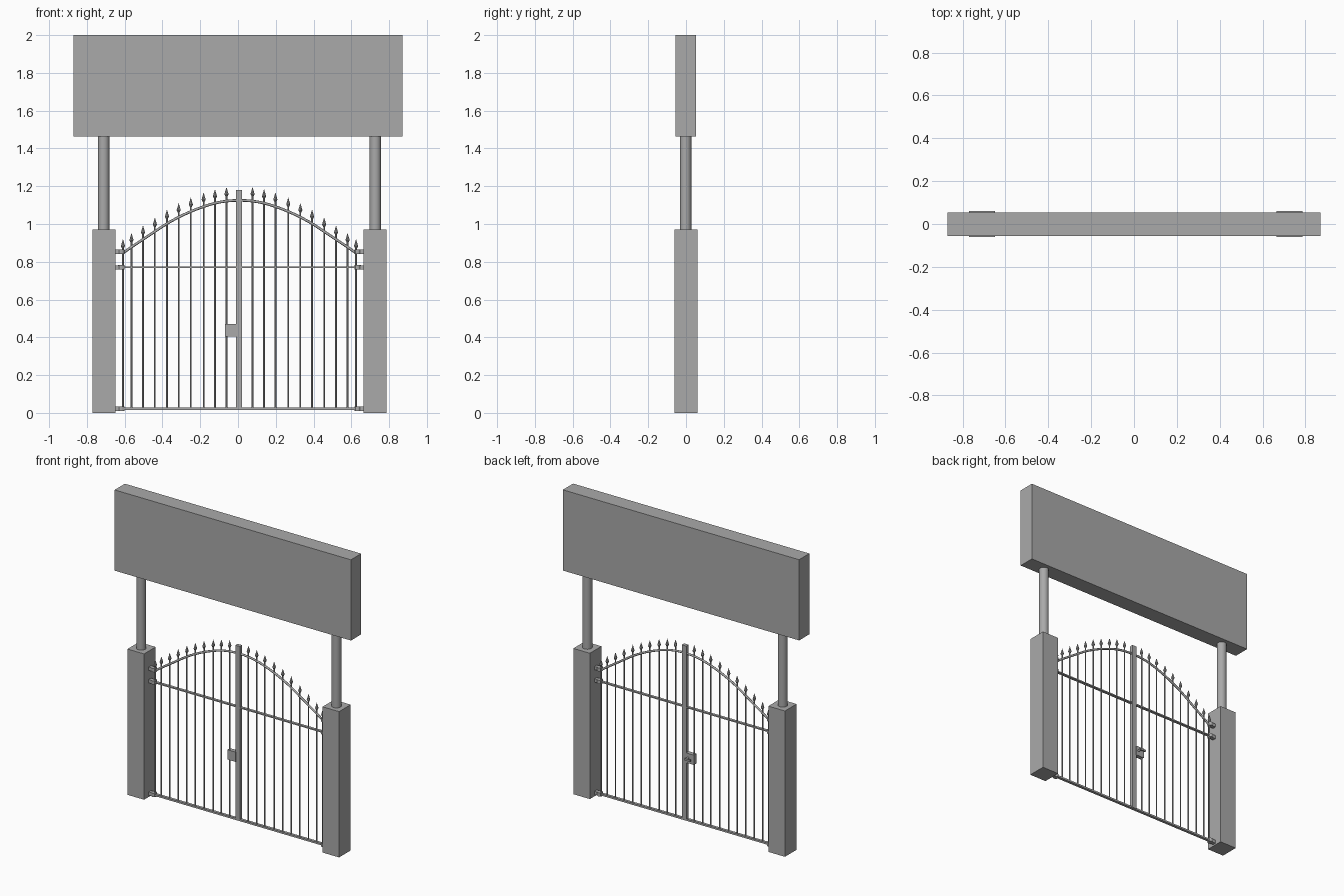
import bpy, math

cube = bpy.data.objects.get("Cube")
if cube:
    bpy.data.objects.remove(cube, do_unlink=True)

grey = bpy.data.materials.new("plain grey")
grey.use_nodes = True
grey.diffuse_color = (0.4, 0.4, 0.4, 1)
grey.node_tree.nodes["Principled BSDF"].inputs["Base Color"].default_value = (0.4, 0.4, 0.4, 1)


def finish(name):
    ob = bpy.context.object
    ob.name = name
    ob.data.materials.append(grey)
    return ob


def box(name, x, y, z):
    """Box from (min, max) pairs on each axis."""
    spans = (x, y, z)
    bpy.ops.mesh.primitive_cube_add(size=1, location=[(a + b) / 2 for a, b in spans])
    bpy.context.object.scale = [b - a for a, b in spans]
    bpy.ops.object.transform_apply(location=False, rotation=False, scale=True)
    return finish(name)


def rod(name, x, y, z0, z1, r, sides=8, r_top=None):
    """Upright cylinder or cone."""
    bpy.ops.mesh.primitive_cone_add(vertices=sides, radius1=r, radius2=r if r_top is None else r_top,
                                    depth=z1 - z0, location=(x, y, (z0 + z1) / 2))
    ob = finish(name)
    bpy.ops.object.shade_smooth_by_angle()
    return ob


# Sign board
box("sign_board", (-0.87, 0.87), (-0.055, 0.053), (1.463, 2))

MID = 0.008
# Posts, poles and hinges on both sides
for side, label in ((-1, "right"), (1, "left")):
    px = MID + side * 0.718
    box(label + "_post", (px - 0.061, px + 0.061), (-0.061, 0.061), (0, 0.97))
    rod(label + "_pole", px + side * 0.001, -0.002, 0.97, 1.463, 0.03, 32)
    for z in (0.022, 0.77, 0.853):
        inner, outer = sorted((MID + side * 0.612, MID + side * 0.658))
        box(label + "_hinge_arm", (inner, outer), (-0.012, 0.012), (z - 0.011, z + 0.011))
        rod(label + "_hinge_pin", MID + side * 0.625, 0, z - 0.012, z + 0.012, 0.017, 16)

# Gate bars: distance from the middle and height of the arch there
ARCH = [(0.617, 0.846), (0.572, 0.878), (0.511, 0.918), (0.448, 0.96), (0.384, 1.002),
        (0.322, 1.036), (0.258, 1.066), (0.19, 1.092), (0.13, 1.11), (0.069, 1.121)]
for side, label in ((-1, "right"), (1, "left")):
    for d, z in ARCH:
        x = MID + side * d
        rod(label + "_bar", x, 0, 0.022, z + 0.035, 0.0045)
        rod(label + "_spear_base", x, 0, z + 0.025, z + 0.037, 0.005, 8, 0.011)
        rod(label + "_spear_tip", x, 0, z + 0.037, z + 0.075, 0.011, 8, 0)

# Arched top rail
path = [(MID - d, z) for d, z in ARCH] + [(MID, 1.125)] + [(MID + d, z) for d, z in reversed(ARCH)]
curve = bpy.data.curves.new("arched_rail", "CURVE")
curve.dimensions = "3D"
curve.bevel_depth = 0.007
curve.bevel_resolution = 2
curve.use_fill_caps = True
spline = curve.splines.new("BEZIER")
spline.bezier_points.add(len(path) - 1)
spline.resolution_u = 4
for point, (x, z) in zip(spline.bezier_points, path):
    point.co = (x, 0, z)
    point.handle_left_type = point.handle_right_type = "AUTO"
curve.materials.append(grey)
bpy.context.collection.objects.link(bpy.data.objects.new("arched_rail", curve))

# Straight rails and meeting stile
for name, z, half in (("bottom_rail", 0.022, 0.006), ("middle_rail", 0.77, 0.004)):
    box(name, (MID - 0.62, MID + 0.62), (-0.009, 0.009), (z - half, z + half))
box("meeting_stile", (-0.011, 0.022), (-0.012, 0.012), (0.02, 1.18))

# Lock case with a lever on the back
box("lock_case", (-0.068, -0.008), (-0.014, 0.014), (0.405, 0.47))
bpy.ops.mesh.primitive_cylinder_add(vertices=16, radius=0.007, depth=0.03,
                                    location=(-0.025, 0.028, 0.44), rotation=(math.pi / 2, 0, 0))
finish("lever_spindle")
box("lever_handle", (-0.06, -0.018), (0.034, 0.043), (0.434, 0.446))
